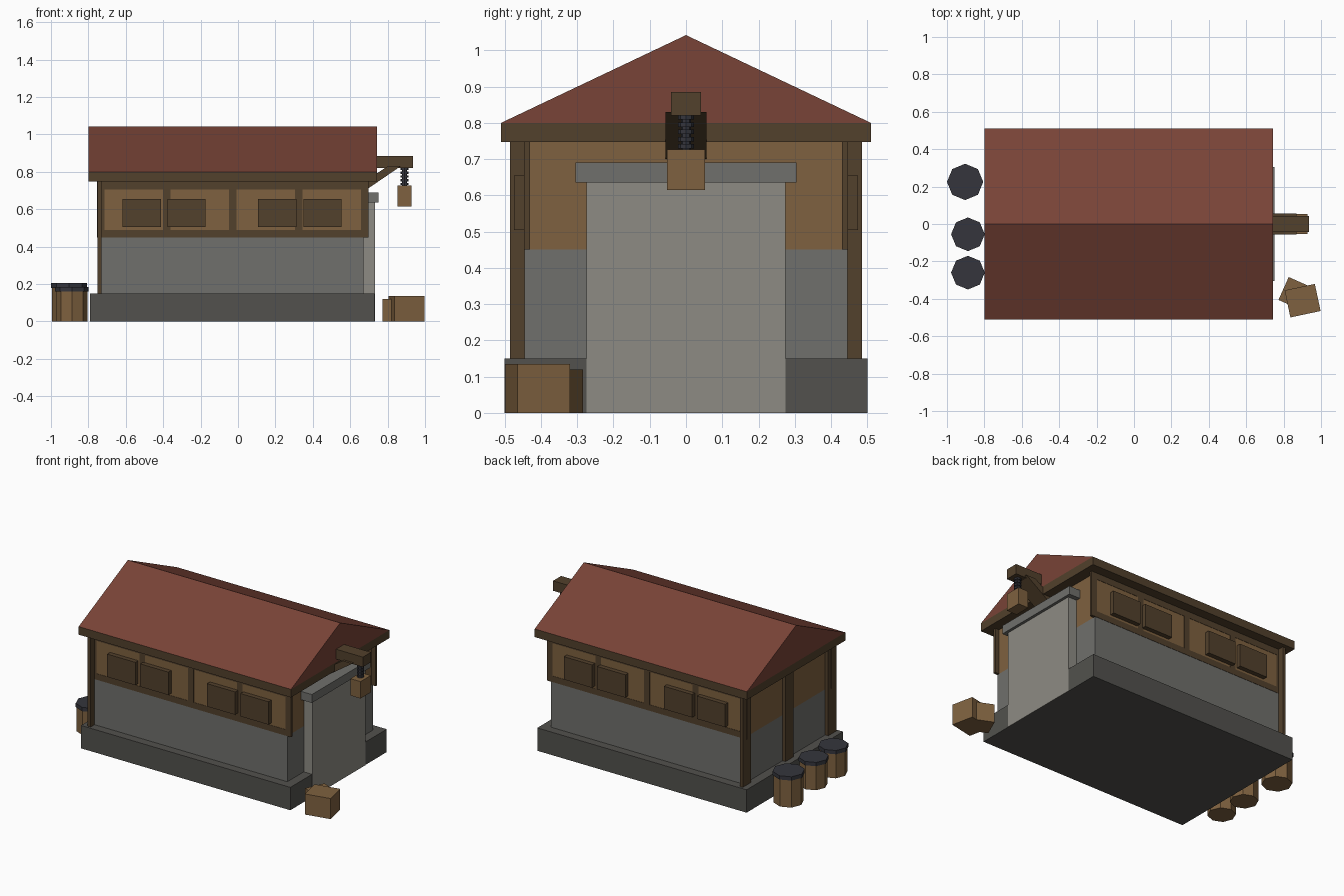
import bpy, bmesh, math
from mathutils import Matrix

if "Cube" in bpy.data.objects:
    bpy.data.objects.remove(bpy.data.objects["Cube"])


def mat(name, r, g, b):
    m = bpy.data.materials.new(name)
    m.diffuse_color = (r, g, b, 1)
    m.use_nodes = True
    m.node_tree.nodes["Principled BSDF"].inputs["Base Color"].default_value = m.diffuse_color
    return m


FOUND = mat("foundation_stone", .085, .083, .075)
STONE = mat("wall_stone", .16, .16, .15)
DOOR = mat("door_stone", .27, .26, .23)
PLANK = mat("plank_wood", .21, .12, .05)
TIMBER = mat("timber_wood", .085, .052, .025)
ROOF = mat("roof_red", .19, .056, .038)
IRON = mat("iron", .035, .036, .045)


def make(name, bm, m):
    bmesh.ops.recalc_face_normals(bm, faces=bm.faces)
    me = bpy.data.meshes.new(name)
    bm.to_mesh(me)
    bm.free()
    me.materials.append(m)
    ob = bpy.data.objects.new(name, me)
    bpy.context.collection.objects.link(ob)
    return ob


def box(name, x, y, z, m, angle=0):
    """Box from (min, max) pairs, optionally turned about its own vertical axis."""
    bm = bmesh.new()
    bmesh.ops.create_cube(bm, size=1)
    bmesh.ops.scale(bm, verts=bm.verts, vec=(x[1] - x[0], y[1] - y[0], z[1] - z[0]))
    ob = make(name, bm, m)
    ob.location = (sum(x) / 2, sum(y) / 2, sum(z) / 2)
    ob.rotation_euler.z = math.radians(angle)
    return ob


def cyl(name, x, y, z, r, m, sides=8):
    bm = bmesh.new()
    bmesh.ops.create_cone(bm, cap_ends=True, segments=sides, radius1=r, radius2=r,
                          depth=z[1] - z[0],
                          matrix=Matrix.Translation((x, y, sum(z) / 2)))
    return make(name, bm, m)


def prism(name, pts, axis, lo, hi, m):
    """Extrude a 2D profile along x (profile y,z) or along y (profile x,z)."""
    bm = bmesh.new()
    co = [(lo, a, b) if axis == 'x' else (a, lo, b) for a, b in pts]
    f = bm.faces.new([bm.verts.new(c) for c in co])
    ext = bmesh.ops.extrude_face_region(bm, geom=[f])
    d = (hi - lo, 0, 0) if axis == 'x' else (0, hi - lo, 0)
    bmesh.ops.translate(bm, vec=d,
                        verts=[v for v in ext['geom'] if isinstance(v, bmesh.types.BMVert)])
    return make(name, bm, m)


# Main body
box("foundation", (-.79, .73), (-.5, .5), (0, .15), FOUND)
box("lower_wall", (-.73, .67), (-.445, .445), (.15, .45), STONE)
box("upper_wall", (-.73, .67), (-.445, .445), (.45, .75), PLANK)
box("eave_beam", (-.80, .742), (-.51, .51), (.747, .80), TIMBER)
prism("roof", [(-.51, .80), (.51, .80), (0, 1.042)], 'x', -.80, .742, ROOF)

# Timber framing, shutters on both long sides
for side, s in (("front", -1), ("back", 1)):
    def span(a, b):
        return tuple(sorted((s * a, s * b)))
    for i, x in enumerate((-.735, -.382, -.029, .324, .678)):
        box(f"{side}_stud_{i}", (x - .02, x + .02), span(.43, .447), (.45, .75), TIMBER)
    box(f"{side}_sill_beam", (-.755, .698), span(.43, .447), (.45, .49), TIMBER)
    box(f"{side}_top_beam", (-.755, .698), span(.43, .447), (.705, .75), TIMBER)
    for i, x in enumerate((-.515, -.275, .21, .452)):
        box(f"{side}_shutter_{i}", (x - .102, x + .102), span(.44, .475),
            (.505, .655), TIMBER)

# Posts on the left end
for i, y in enumerate((-.443, 0, .443)):
    box(f"end_post_{i}", (-.752, -.73), (y - .042, y + .042), (.15, .75), TIMBER)

# Large door and lintel on the right end
box("door", (.66, .732), (-.275, .275), (0, .635), DOOR)
box("door_lintel", (.66, .75), (-.305, .305), (.635, .69), STONE)

# Hoist: beam, brace, chain and hanging load
box("hoist_beam", (.68, .936), (-.042, .042), (.82, .885), TIMBER)
prism("hoist_brace", [(.68, .70), (.68, .75), (.80, .83), (.87, .83)],
      'y', -.057, .057, TIMBER)
cyl("hoist_chain", .89, 0, (.72, .825), .014, IRON)
for i in range(5):
    z = .735 + i * .02
    cyl(f"chain_link_{i}", .89, 0, (z - .006, z + .006), .022, IRON)
box("hanging_crate", (.853, .927), (-.053, .053), (.615, .726), PLANK)

# Barrels by the left end
for i, (x, y, r, h) in enumerate(((-.903, .225, .097, .205),
                                  (-.888, -.055, .09, .185),
                                  (-.888, -.26, .09, .185))):
    cyl(f"barrel_{i}", x, y, (0, h - .02), r - .006, PLANK)
    cyl(f"barrel_lid_{i}", x, y, (h - .025, h), r, IRON)

# Crates by the door
box("crate_large", (.819, .984), (-.484, -.336), (0, .135), PLANK, 12)
box("crate_small", (.794, .928), (-.439, -.305), (0, .12), PLANK, -24)
